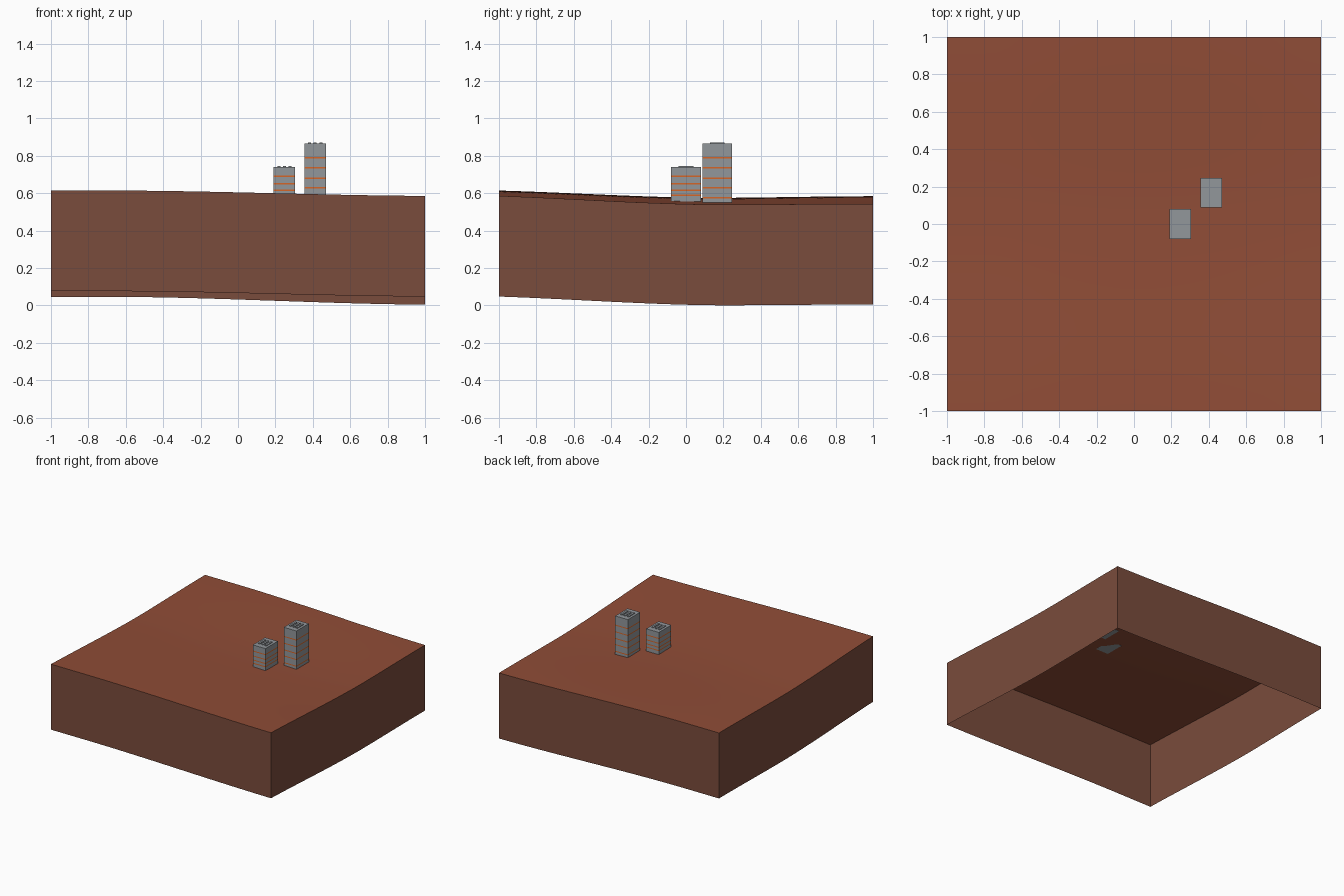
import bpy
import bmesh

cube = bpy.data.objects.get("Cube")
if cube:
    bpy.data.objects.remove(cube, do_unlink=True)


def material(name, rgb):
    mat = bpy.data.materials.new(name)
    mat.use_nodes = True
    mat.diffuse_color = (*rgb, 1)
    mat.node_tree.nodes["Principled BSDF"].inputs["Base Color"].default_value = (*rgb, 1)
    return mat


SOIL = material("red_soil", (0.28, 0.074, 0.038))
CUT = material("cut_earth", (0.195, 0.072, 0.045))
CONCRETE = material("grey_concrete", (0.29, 0.31, 0.33))
ORANGE = material("orange_band", (0.66, 0.13, 0.02))


def ease(t):
    t = min(max(t, 0), 1)
    return t * t * (3 - 2 * t)


def ground(x, y):
    """Height of the gently sloping land."""
    along = 0.575 + 0.044 * (1 - ease((y + 1.3) / 1.5)) + 0.009 * ease((y - 0.1) / 0.9)
    return along - ease((x + 0.7) / 1.8) * (0.029 + 0.0065 * (y + 1))


def finish(bm, name, mats):
    mesh = bpy.data.meshes.new(name)
    bm.to_mesh(mesh)
    bm.free()
    obj = bpy.data.objects.new(name, mesh)
    bpy.context.collection.objects.link(obj)
    for mat in mats:
        mesh.materials.append(mat)
    return obj


# Land: a curved sheet with a skirt hanging from its rim, open underneath
bm = bmesh.new()
bmesh.ops.create_grid(bm, x_segments=24, y_segments=24, size=1)
for v in bm.verts:
    v.co.z = ground(v.co.x, v.co.y)
rim = [e for e in bm.edges if e.is_boundary]
skirt = bmesh.ops.extrude_edge_only(bm, edges=rim)["geom"]
for item in skirt:
    if isinstance(item, bmesh.types.BMVert):
        item.co.z -= 0.538
    elif isinstance(item, bmesh.types.BMFace):
        item.material_index = 1
bmesh.ops.recalc_face_normals(bm, faces=bm.faces)
top = max(bm.faces, key=lambda f: abs(f.normal.z))
if top.normal.z < 0:
    bmesh.ops.reverse_faces(bm, faces=bm.faces)
land = finish(bm, "land_block", [SOIL, CUT])
bpy.context.view_layer.objects.active = land
land.select_set(True)
bpy.ops.object.shade_smooth_by_angle()
land.select_set(False)


def box(bm, center, size):
    verts = bmesh.ops.create_cube(bm, size=1)["verts"]
    for v in verts:
        v.co = [c + s * k for c, s, k in zip(center, size, v.co)]


def tower(name, x, y, roof, bands):
    """Block cut into storeys, with an orange band at each floor line."""
    width, depth, half_band = 0.115, 0.16, 0.004
    base = ground(x, y) - 0.001
    bm = bmesh.new()
    box(bm, (x, y, (base + roof) / 2), (width, depth, roof - base))
    for level in bands:
        for z in (level - half_band, level + half_band):
            bmesh.ops.bisect_plane(bm, geom=bm.verts[:] + bm.edges[:] + bm.faces[:],
                                   plane_co=(0, 0, z), plane_no=(0, 0, 1))
    for f in bm.faces:
        z = f.calc_center_median().z
        if abs(f.normal.z) < 0.5 and any(abs(z - b) < half_band for b in bands):
            f.material_index = 1
    finish(bm, name, [CONCRETE, ORANGE])

    # Roof vents
    bm = bmesh.new()
    for i in (-1, 0, 1):
        box(bm, (x + i * 0.03, y, roof + 0.002), (0.016, 0.08, 0.008))
    finish(bm, name + "_roof_vents", [CONCRETE])


tower("short_tower", 0.248, 0, 0.74, (0.59, 0.617, 0.65, 0.69))
tower("tall_tower", 0.413, 0.167, 0.865, (0.575, 0.63, 0.68, 0.735, 0.79))
